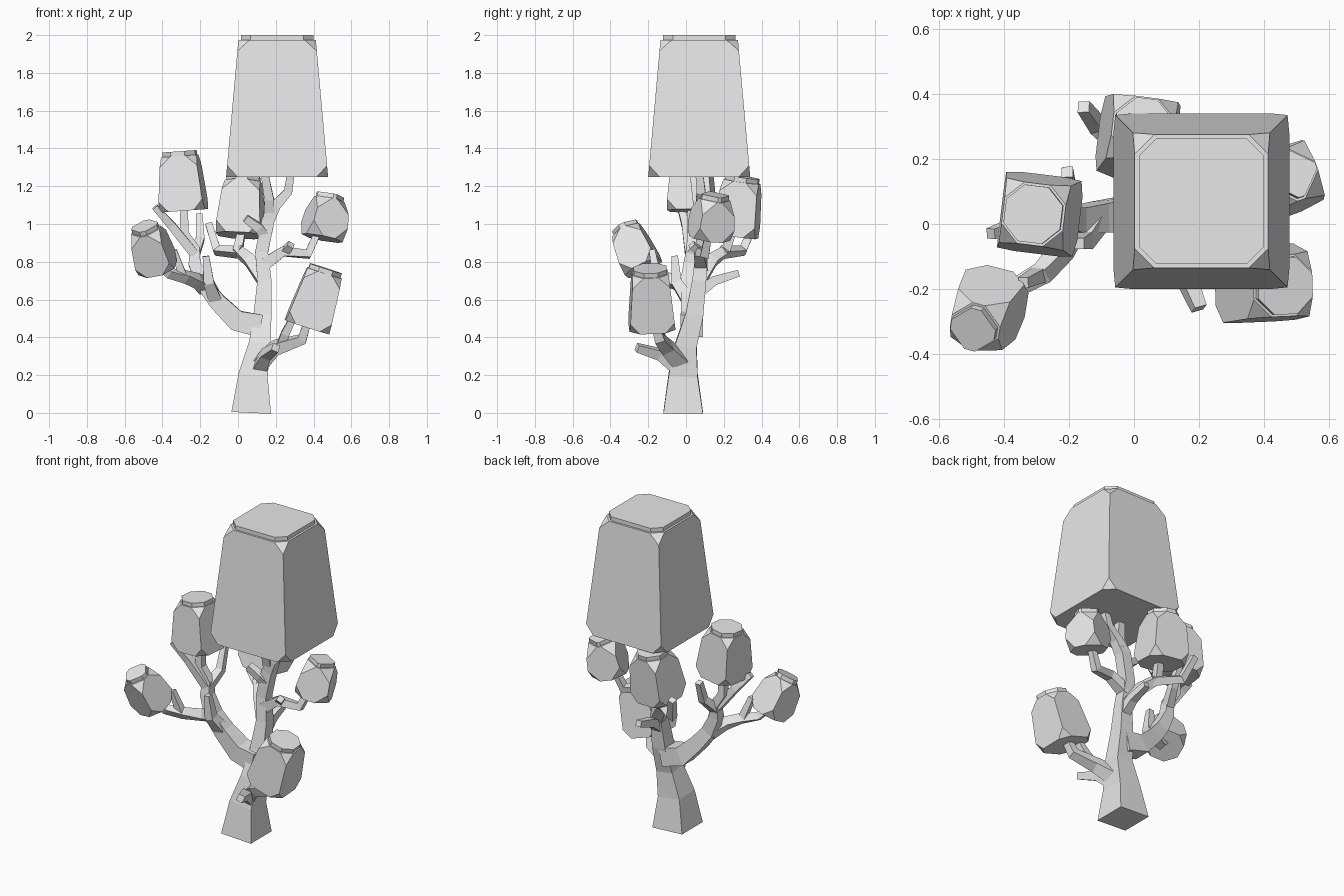
import bpy, bmesh
from mathutils import Vector, Matrix
from math import radians

cube = bpy.data.objects.get("Cube")
if cube:
    bpy.data.objects.remove(cube, do_unlink=True)

grey = bpy.data.materials.new("light_grey")
grey.use_nodes = True
grey.diffuse_color = (0.8, 0.8, 0.8, 1)
grey.node_tree.nodes["Principled BSDF"].inputs["Base Color"].default_value = (0.8, 0.8, 0.8, 1)


def finish(name, bm):
    bmesh.ops.recalc_face_normals(bm, faces=bm.faces)
    mesh = bpy.data.meshes.new(name)
    bm.to_mesh(mesh)
    bm.free()
    mesh.materials.append(grey)
    bpy.context.collection.objects.link(bpy.data.objects.new(name, mesh))


def branch(name, *points):
    """Square tapering limb through (x, y, z, half width) points."""
    bm = bmesh.new()
    pos = [Vector(p[:3]) for p in points]
    rings = []
    for i, p in enumerate(pos):
        before = (p - pos[i - 1]).normalized() if i else Vector()
        after = (pos[i + 1] - p).normalized() if i + 1 < len(pos) else Vector()
        turn = Vector((0, 0, 1)).rotation_difference(before + after)
        r = points[i][3]
        rings.append([bm.verts.new(p + turn @ Vector((x * r, y * r, 0)))
                      for x, y in ((-1, -1), (1, -1), (1, 1), (-1, 1))])
    for a, b in zip(rings, rings[1:]):
        for k in range(4):
            n = (k + 1) % 4
            bm.faces.new((a[k], a[n], b[n], b[k]))
    bm.faces.new(rings[0][::-1])
    bm.faces.new(rings[-1])
    finish(name, bm)


def foliage(name, bottom, top, low, high, cut, yaw=0, rim=0.014, cap=0.025):
    """Tapered block with clipped corners and a raised cap, along bottom-top."""
    bottom, top = Vector(bottom), Vector(top)
    axis = top - bottom
    height = axis.length - cap
    bm = bmesh.new()
    bmesh.ops.create_cube(bm, size=2)
    for v in bm.verts:
        r = high if v.co.z > 0 else low
        v.co = (v.co.x * r, v.co.y * r, height if v.co.z > 0 else 0)
    bmesh.ops.bevel(bm, geom=bm.verts[:], offset=cut, segments=1, affect='VERTICES')
    bm.normal_update()
    lid = max(bm.faces, key=lambda f: f.normal.z)
    bmesh.ops.inset_region(bm, faces=[lid], thickness=rim)
    raised = bmesh.ops.extrude_face_region(bm, geom=[lid])["geom"]
    bmesh.ops.delete(bm, geom=[lid], context='FACES_ONLY')
    bmesh.ops.translate(bm, vec=(0, 0, cap),
                        verts=[g for g in raised if isinstance(g, bmesh.types.BMVert)])
    tilt = Vector((0, 0, 1)).rotation_difference(axis).to_matrix().to_4x4()
    spin = Matrix.Rotation(radians(yaw), 4, 'Z')
    bm.transform(Matrix.Translation(bottom) @ tilt @ spin)
    finish(name, bm)


# Trunk and crown fork
branch("trunk", (.07, -.015, 0, .105), (.08, -.015, .2, .077), (.115, 0, .36, .057),
       (.13, .045, .52, .047), (.14, .07, .7, .037), (.125, .085, .85, .034),
       (.16, .09, 1.02, .034), (.2, .08, 1.1, .028), (.265, .08, 1.17, .023), (.28, .07, 1.27, .02))
branch("crown_fork", (.165, .09, 1.04, .03), (.165, .06, 1.13, .025), (.14, .04, 1.27, .02))
branch("crown_twig", (.14, .085, .94, .028), (.11, .065, .98, .025), (.04, .05, 1.03, .02))
branch("back_twig", (.14, .07, .64, .03), (.14, .15, .7, .025), (.14, .28, .74, .018))

# Right-hand main limb and its twigs
branch("right_limb", (.12, .03, .46, .06), (-.01, .03, .49, .055), (-.11, .02, .59, .045),
       (-.18, .01, .68, .04), (-.23, .02, .79, .032), (-.23, .03, .87, .027),
       (-.285, .03, .95, .024), (-.285, .03, 1.1, .02))
branch("right_limb_inner_twig", (-.23, .03, .84, .027), (-.2, .11, .92, .022), (-.205, .16, 1.05, .017))
branch("right_limb_outer_twig", (-.23, .02, .84, .025), (-.35, 0, .99, .022), (-.44, -.03, 1.09, .016))
branch("right_limb_front_twig", (-.12, .01, .6, .035), (-.155, -.05, .69, .028), (-.17, -.06, .83, .017))
branch("lower_right_branch", (-.18, .01, .67, .035), (-.22, -.08, .7, .03), (-.28, -.15, .72, .026),
       (-.37, -.2, .74, .022), (-.43, -.235, .8, .02))
branch("lower_right_twig", (-.29, -.155, .72, .022), (-.34, -.18, .86, .016))

# Rear branch
branch("rear_branch", (.14, .07, .7, .036), (.06, .14, .81, .03), (0, .21, .86, .026), (.02, .25, .97, .02))
branch("rear_twig", (.02, .19, .85, .026), (-.11, .3, .86, .023), (-.155, .36, 1.0, .018))

# Upper left branch
branch("upper_left_branch", (.13, .08, .78, .034), (.24, .07, .855, .026), (.37, .1, .84, .023), (.42, .12, .95, .018))
branch("upper_left_twig", (.25, .07, .855, .022), (.28, .03, .89, .018))

# Lower left branch and front twig
branch("lower_left_branch", (.11, -.02, .26, .045), (.2, -.1, .345, .034), (.34, -.14, .39, .026), (.37, -.17, .49, .02))
branch("lower_left_twig", (.23, -.11, .36, .025), (.25, -.14, .42, .022), (.29, -.16, .5, .018))
branch("front_twig", (.11, -.03, .23, .04), (.15, -.14, .31, .028), (.2, -.26, .345, .02))

# Foliage blocks
foliage("crown_foliage", (.207, .07, 1.25), (.207, .07, 2), .27, .205, .06)
foliage("upper_right_foliage", (-.287, .03, 1.07), (-.31, .03, 1.385), .122, .095, .055, -7, .008)
foliage("rear_foliage", (.01, .255, .94), (.03, .30, 1.25), .122, .095, .06, -7, .008)
foliage("upper_left_foliage", (.445, .125, .925), (.49, .155, 1.155), .105, .083, .07, 20, .008)
foliage("lower_right_foliage", (-.425, -.225, .765), (-.495, -.325, .99), .1, .078, .058, -12, .008)
foliage("lower_left_foliage", (.365, -.18, .455), (.465, -.19, .765), .122, .095, .055, 2, .008)
